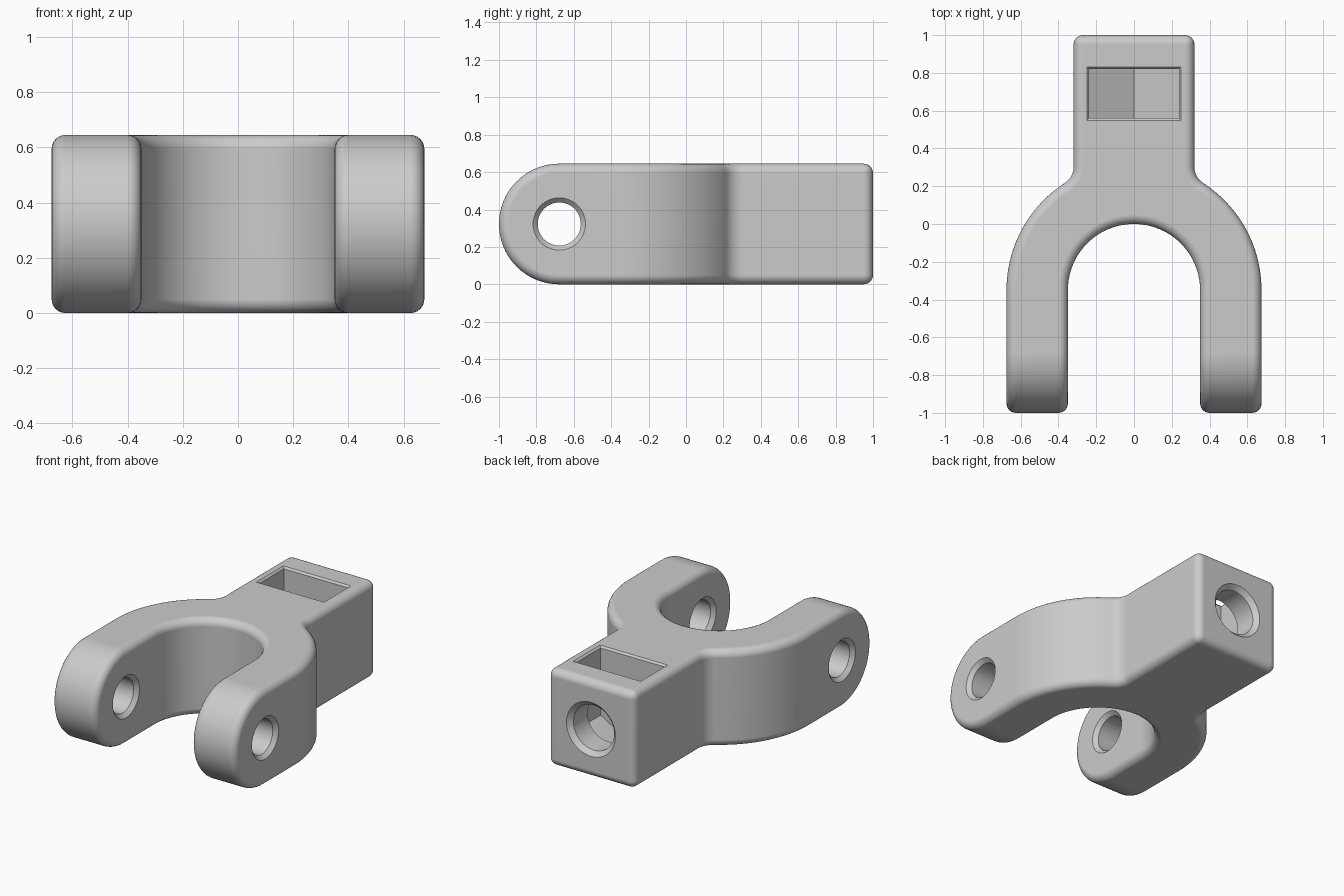
import bpy, bmesh
from math import sin, cos, pi, atan2, sqrt
from mathutils import Vector

cube = bpy.data.objects.get("Cube")
if cube:
    bpy.data.objects.remove(cube, do_unlink=True)

HEIGHT = 0.645
MID = HEIGHT / 2
OUTER, INNER, ARC_Y = 0.675, 0.35, -0.35
STEM, FILLET, ROUND = 0.32, 0.1, 0.05


def arc(cx, cy, r, start, end, n):
    return [(cx + r * cos(start + (end - start) * i / n),
             cy + r * sin(start + (end - start) * i / n)) for i in range(n + 1)]


def loft(name, rings):
    """Closed solid through rings that have equal point counts."""
    bm = bmesh.new()
    loops = [[bm.verts.new(p) for p in ring] for ring in rings]
    n = len(loops[0])
    for a, b in zip(loops, loops[1:]):
        for i in range(n):
            bm.faces.new((a[i], a[(i + 1) % n], b[(i + 1) % n], b[i]))
    bm.faces.new(loops[0][::-1])
    bm.faces.new(loops[-1])
    bmesh.ops.recalc_face_normals(bm, faces=bm.faces)
    mesh = bpy.data.meshes.new(name)
    bm.to_mesh(mesh)
    bm.free()
    obj = bpy.data.objects.new(name, mesh)
    bpy.context.collection.objects.link(obj)
    return obj


def round_cutter(name, axis, profile, centre):
    """Turned cutter; profile holds (radius, distance along axis)."""
    rings = []
    for r, t in profile:
        circle = arc(0, 0, r, 0, 2 * pi, 48)[:-1]
        if axis == "x":
            rings.append([Vector(centre) + Vector((t, u, v)) for u, v in circle])
        else:
            rings.append([Vector(centre) + Vector((u, t, v)) for u, v in circle])
    return loft(name, rings)


def apply_boolean(obj, cutter, operation):
    mod = obj.modifiers.new(cutter.name, "BOOLEAN")
    mod.operation, mod.object, mod.solver = operation, cutter, "EXACT"
    bpy.ops.object.modifier_apply(modifier=mod.name)
    bpy.data.objects.remove(cutter, do_unlink=True)


# Plan outline: arm, shoulder arc, concave fillet, stem, then the inner arch
fx = STEM + FILLET
fy = sqrt((OUTER + FILLET) ** 2 - fx ** 2)
turn = atan2(fy, fx)
half = [(INNER, -1.1), (OUTER, -1.1)]
half += arc(0, ARC_Y, OUTER, 0, turn, 28)
half += arc(fx, ARC_Y + fy, FILLET, pi + turn, pi, 10)[1:]
half += [(STEM, 1)]
outline = half + [(-x, y) for x, y in reversed(half)]
outline += arc(0, ARC_Y, INNER, pi, 0, 48)
body = loft("fork_body", [[(x, y, z) for x, y in outline] for z in (-0.1, HEIGHT + 0.1)])
bpy.ops.object.select_all(action="DESELECT")
bpy.context.view_layer.objects.active = body
body.select_set(True)

# Side envelope gives the height and the round arm ends
side = [(1.2, 0), (1.2, HEIGHT)] + arc(MID - 1, MID, MID, pi / 2, 3 * pi / 2, 40)
apply_boolean(body, loft("side_envelope", [[(x, y, z) for y, z in side] for x in (-1, 1)]),
              "INTERSECT")

# Rounded outer edges
bevel = body.modifiers.new("rounding", "BEVEL")
bevel.width, bevel.segments = ROUND, 6
bevel.limit_method, bevel.angle_limit = "ANGLE", pi / 4
bevel.use_clamp_overlap = False
bpy.ops.object.modifier_apply(modifier=bevel.name)

# Chamfered pin holes through both arms
pin, rim = 0.115, 0.14
step = rim - pin
for s in (-1, 1):
    profile = [(rim + 0.01, s * (INNER - 0.01)), (pin, s * (INNER + step)),
               (pin, s * (OUTER - step)), (rim + 0.01, s * (OUTER + 0.01))]
    apply_boolean(body, round_cutter("pin_hole", "x", profile, (0, MID - 1, MID)), "DIFFERENCE")

# Bolt hole from the back of the stem, ending blind beyond the nut slot
bolt = [(0.15, 0.3), (0.15, 0.97), (0.19, 1.01)]
apply_boolean(body, round_cutter("bolt_hole", "y", bolt, (0, 0, MID)), "DIFFERENCE")

# Nut slot, open at the top, with a pointed floor
w = 0.237
slope = w / sqrt(3)
slot = [(-w, 1), (-w, MID - slope), (0, MID - 2 * slope), (w, MID - slope), (w, 1)]
apply_boolean(body, loft("nut_slot", [[(x, y, z) for x, z in slot] for y in (0.56, 0.82)]),
              "DIFFERENCE")


# Small chamfer around the slot mouth
def mouth(grow, z):
    return [(sx * (w + grow), 0.69 + sy * (0.13 + grow), z)
            for sx, sy in ((-1, -1), (1, -1), (1, 1), (-1, 1))]


apply_boolean(body, loft("slot_mouth", [mouth(-0.01, HEIGHT - 0.022), mouth(0.022, HEIGHT + 0.01)]),
              "DIFFERENCE")

# Material and shading
grey = bpy.data.materials.new("light_grey")
grey.use_nodes = True
colour = (0.6, 0.6, 0.6, 1)
grey.diffuse_color = colour
grey.node_tree.nodes["Principled BSDF"].inputs["Base Color"].default_value = colour
body.data.materials.clear()
body.data.materials.append(grey)
bpy.ops.object.shade_smooth_by_angle(angle=pi / 6)
weighted = body.modifiers.new("clean_normals", "WEIGHTED_NORMAL")
weighted.keep_sharp = True
